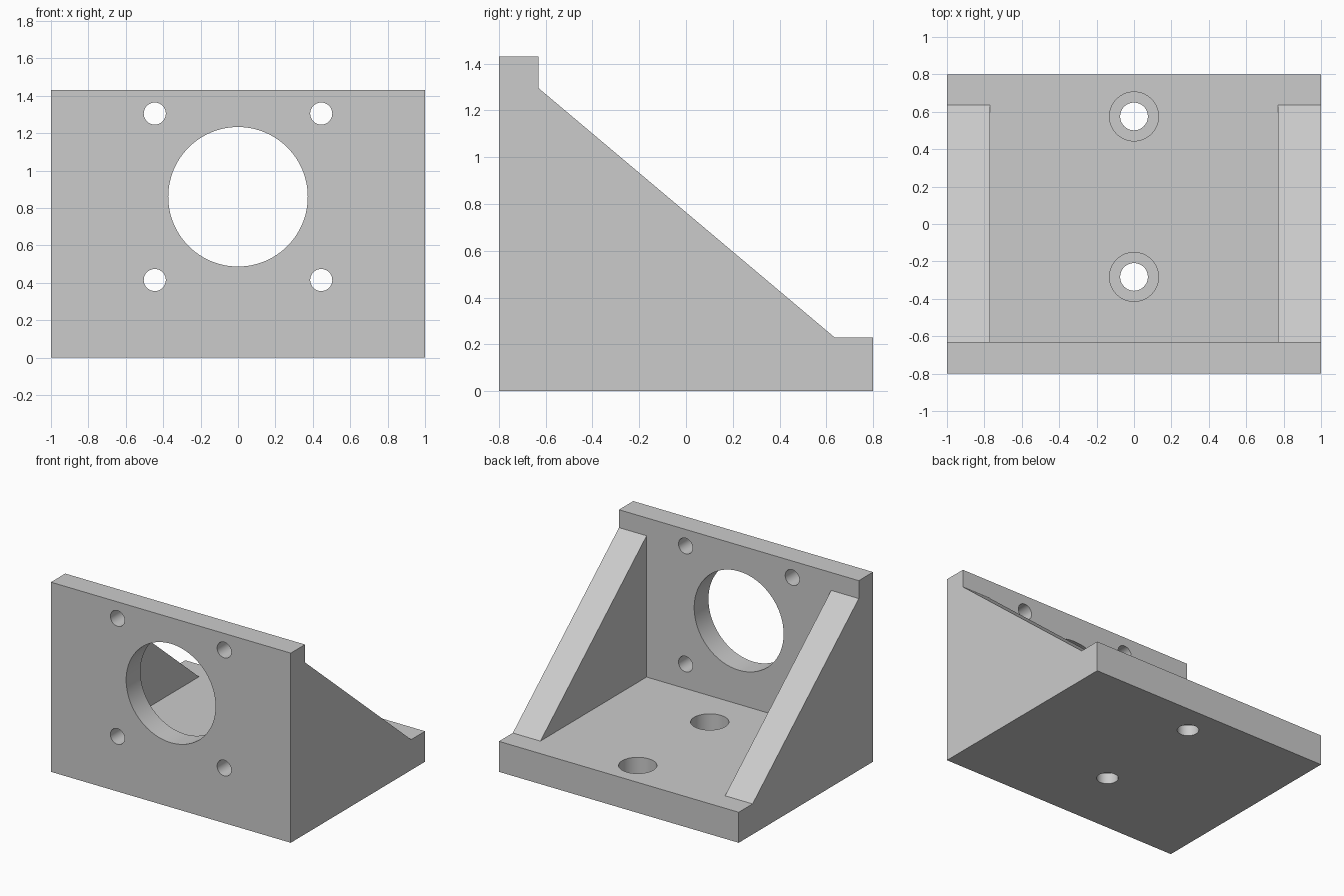
import bpy, bmesh, math
from mathutils import Matrix

if "Cube" in bpy.data.objects:
    bpy.data.objects.remove(bpy.data.objects["Cube"])

grey = bpy.data.materials.new("plain grey")
grey.diffuse_color = (0.6, 0.6, 0.6, 1)
grey.use_nodes = True
grey.node_tree.nodes["Principled BSDF"].inputs["Base Color"].default_value = grey.diffuse_color


def finish(name, bm):
    bmesh.ops.recalc_face_normals(bm, faces=bm.faces)
    mesh = bpy.data.meshes.new(name)
    bm.to_mesh(mesh)
    bm.free()
    mesh.materials.append(grey)
    ob = bpy.data.objects.new(name, mesh)
    bpy.context.collection.objects.link(ob)
    return ob


def side_profile(name, points, x0, x1):
    """Extrude a (y, z) outline from x0 to x1."""
    bm = bmesh.new()
    face = bm.faces.new([bm.verts.new((x0, y, z)) for y, z in points])
    ext = bmesh.ops.extrude_face_region(bm, geom=[face])["geom"]
    verts = [v for v in ext if isinstance(v, bmesh.types.BMVert)]
    bmesh.ops.translate(bm, verts=verts, vec=(x1 - x0, 0, 0))
    return finish(name, bm)


def drill(name, centre, radius, depth, along_y=False, sides=64):
    bm = bmesh.new()
    m = Matrix.Translation(centre)
    if along_y:
        m = m @ Matrix.Rotation(math.pi / 2, 4, "X")
    bmesh.ops.create_cone(bm, cap_ends=True, segments=sides, radius1=radius,
                          radius2=radius, depth=depth, matrix=m)
    return finish(name, bm)


def combine(target, tool, operation):
    mod = target.modifiers.new(tool.name, "BOOLEAN")
    mod.operation = operation
    mod.solver = "EXACT"
    mod.object = tool
    bpy.context.view_layer.objects.active = target
    bpy.ops.object.modifier_apply(modifier=mod.name)
    bpy.data.objects.remove(tool)


FLOOR, TOP, INNER = 0.23, 1.43, -0.63

# Base and upright face plate as one L-shaped body
bracket = side_profile("mounting_bracket", [
    (-0.8, 0), (0.8, 0), (0.8, FLOOR), (INNER, FLOOR), (INNER, TOP), (-0.8, TOP)], -1, 1)

# Sloped side gussets
for s in (-1, 1):
    gusset = side_profile("gusset", [(INNER, FLOOR), (0.635, FLOOR), (INNER, 1.295)],
                          s * 0.77, s * 1.0)
    combine(bracket, gusset, "UNION")

# Large round opening and four bolt holes in the face plate
combine(bracket, drill("opening", (0, -0.72, 0.86), 0.373, 0.5, True, 96), "DIFFERENCE")
for x in (-0.445, 0.445):
    for z in (0.415, 1.305):
        combine(bracket, drill("bolt_hole", (x, -0.72, z), 0.059, 0.5, True, 48), "DIFFERENCE")

# Counterbored screw holes in the base
for y in (-0.283, 0.575):
    combine(bracket, drill("screw_hole", (0, y, 0.1), 0.074, 0.5), "DIFFERENCE")
    combine(bracket, drill("counterbore", (0, y, FLOOR), 0.131, 0.3), "DIFFERENCE")

# Smooth bores, sharp edges
bpy.ops.object.select_all(action="DESELECT")
bracket.select_set(True)
bpy.context.view_layer.objects.active = bracket
bpy.ops.object.shade_smooth_by_angle(angle=math.radians(30))
